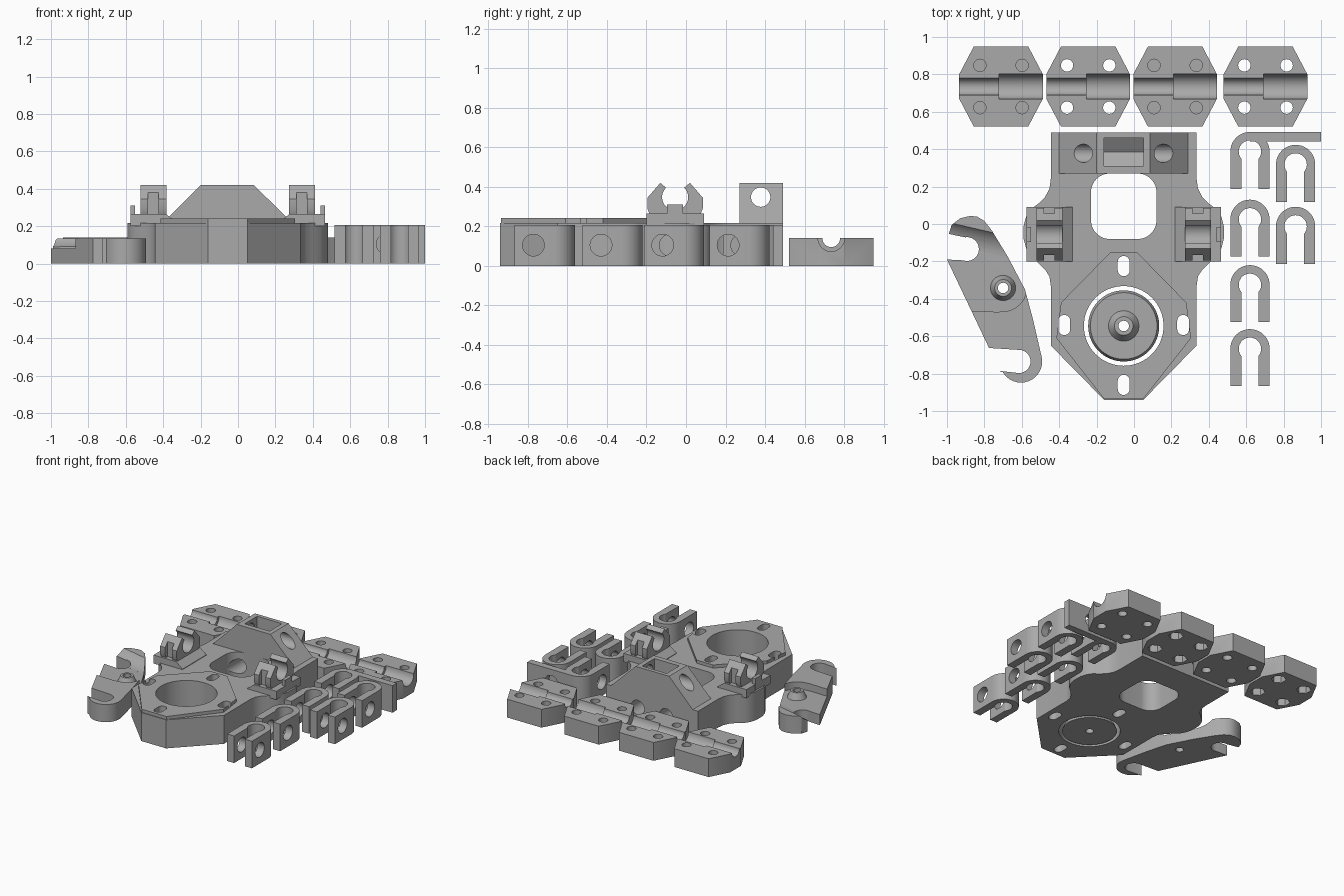
import bpy, bmesh
from math import sin, cos, radians, pi
from mathutils import Matrix, Vector

if "Cube" in bpy.data.objects:
    bpy.data.objects.remove(bpy.data.objects["Cube"], do_unlink=True)

grey = bpy.data.materials.new("plain grey")
grey.use_nodes = True
grey.diffuse_color = (0.4, 0.4, 0.4, 1)
grey.node_tree.nodes["Principled BSDF"].inputs["Base Color"].default_value = (0.4, 0.4, 0.4, 1)
parts = []
CX, DISC_Y = -0.055, -0.545      # body mirror line and round opening


def finish(name, bm):
    bmesh.ops.recalc_face_normals(bm, faces=bm.faces)
    me = bpy.data.meshes.new(name)
    bm.to_mesh(me)
    bm.free()
    me.materials.append(grey)
    ob = bpy.data.objects.new(name, me)
    bpy.context.collection.objects.link(ob)
    parts.append(ob)
    return ob


def prism(name, pts, a, b, axis="z"):
    """Extrude a 2D profile from a to b along an axis."""
    place = {"z": lambda u, v: (u, v, a), "x": lambda u, v: (a, u, v), "y": lambda u, v: (u, a, v)}[axis]
    bm = bmesh.new()
    face = bm.faces.new([bm.verts.new(place(u, v)) for u, v in pts])
    new = bmesh.ops.extrude_face_region(bm, geom=[face])["geom"]
    step = Vector([b - a if axis == k else 0 for k in "xyz"])
    bmesh.ops.translate(bm, vec=step, verts=[v for v in new if isinstance(v, bmesh.types.BMVert)])
    return finish(name, bm)


def box(name, x0, x1, y0, y1, z0, z1):
    return prism(name, [(x0, y0), (x1, y0), (x1, y1), (x0, y1)], z0, z1)


def rod(name, centre, direction, length, r, r2=None, n=32):
    bm = bmesh.new()
    turn = Vector(direction).to_track_quat("Z", "Y").to_matrix().to_4x4()
    bmesh.ops.create_cone(bm, cap_ends=True, segments=n, radius1=r, radius2=r if r2 is None else r2,
                          depth=length, matrix=Matrix.Translation(centre) @ turn)
    return finish(name, bm)


def cut(ob, *cutters):
    for c in cutters:
        mod = ob.modifiers.new("cut", "BOOLEAN")
        mod.operation, mod.solver, mod.object = "DIFFERENCE", "EXACT", c
        bpy.context.view_layer.update()
        ob_eval = ob.evaluated_get(bpy.context.evaluated_depsgraph_get())
        me = bpy.data.meshes.new_from_object(ob_eval)
        ob.modifiers.remove(mod)
        ob.data = me
    return ob


def drop(*cutters):
    for c in cutters:
        parts.remove(c)
        bpy.data.objects.remove(c, do_unlink=True)


def arc(cx, cy, r, a0, a1, n=12):
    angles = [radians(a0 + (a1 - a0) * i / n) for i in range(n + 1)]
    return [(cx + r * cos(a), cy + r * sin(a)) for a in angles]


def mirrored(half, c=CX):
    return [(c + u, v) for u, v in half] + [(c - u, v) for u, v in reversed(half)]


# Main body with bulged shoulders and tapered front
body = prism("body", mirrored([
    (.39, .49), (.39, .24), (.397, .19), (.42, .145), (.455, .11), (.495, .08), (.522, .04), (.535, -.01),
    (.535, -.08), (.522, -.13), (.495, -.175), (.455, -.21), (.42, -.245), (.397, -.28), (.39, -.33),
    (.39, -.65), (.105, -.94)]), 0, .218)
plate = prism("raised_plate", mirrored([(.07, -.15), (.335, -.42), (.36, -.61), (.105, -.935)]), .21, .242)

# Window, round opening and slots
window = prism("window_cutter", arc(.02, .17, .1, 0, 90) + arc(-.13, .17, .1, 90, 180)
               + arc(-.13, .02, .1, 180, 270) + arc(.02, .02, .1, 270, 360), -.1, .3)
opening = rod("opening_cutter", (CX, DISC_Y, .1), (0, 0, 1), 1, .213, n=64)
slots = [prism("slot_cutter", arc(x, y + .022, .032, 0, 180) + arc(x, y - .022, .032, 180, 360), -.1, .4)
         for x, y in [(CX, -.225), (CX, -.86), (CX - .318, -.54), (CX + .318, -.54)]]
rear_holes = [rod("rear_hole_cutter", (CX + s * .12, .4, .11), (0, 1, 0), .4, .055) for s in (-1, 1)]
cut(body, window, opening, *slots, *rear_holes)
cut(plate, opening, *slots)
drop(window, opening, *slots, *rear_holes)

# Round floor disc with central boss, separated by a thin gap
axle = rod("axle_cutter", (CX, DISC_Y, 0), (0, 0, 1), 1, .028)
cut(rod("floor_disc", (CX, DISC_Y, .015), (0, 0, 1), .03, .19, .178, 64), axle)
cut(rod("disc_boss", (CX, DISC_Y, .05), (0, 0, 1), .05, .085, .05), axle)
drop(axle)

# Rear bridge with cross bore and nut pocket
bridge = prism("rear_bridge", [(-.4, .2), (-.4, .218), (-.2, .42), (.085, .42), (.29, .218), (.29, .2)],
               .27, .49, "y")
bore = rod("bore_cutter", (CX, .378, .348), (1, 0, 0), 1, .049)
pocket = prism("pocket_cutter", [(.31, .5), (.31, .31), (.385, .26), (.46, .31), (.46, .5)], -.16, .05, "x")
cut(bridge, bore, pocket)
drop(bore, pocket)

# Two snap cradles on the shoulders
jaw = [(.14, .2), (.13, .265), (.14, .29), (.14, .345), (.075, .42)]
inner = arc(-.055, .348, .066, 46, -226, 28)
for side, label in ((-1, "right"), (1, "left")):
    x = CX + side * .397
    cradle = prism(label + "_cradle", [(-.055 + u, v) for u, v in jaw] + inner
                   + [(-.055 - u, v) for u, v in reversed(jaw)], x - .07, x + .07, "x")
    ties = [box("tie_cutter", x - .028, x + .028, -.055 + s * .16 - .05, -.055 + s * .16 + .05, .24, .38)
            for s in (-1, 1)]
    cut(cradle, *ties)
    drop(*ties)
    prism(label + "_cradle_base", [(CX + side * u, v) for u, v in
          ((.52, .2), (.52, .265), (.33, .265), (.275, .222), (.275, .2))], -.2, .09, "y")
    edge = CX + side * .508
    box(label + "_cradle_stop", edge - .013, edge + .013, -.095, -.015, .2, .31)

# Four clamp blocks: stepped groove, and nut traps under every second one
for i, x in enumerate((-.711, -.245, .22, .703)):
    block = prism("clamp_block", mirrored([(.145, .95), (.224, .80), (.224, .67), (.145, .52)], x), 0, .14)
    cutters = [rod("narrow_groove", (x - .15, .735, .14), (1, 0, 0), .4, .045),
               rod("wide_groove", (x + .19, .735, .14), (1, 0, 0), .4, .067)]
    for sx in (-1, 1):
        for sy in (-1, 1):
            px, py = x + sx * .113, .735 + sy * .113
            if i % 2:
                cutters.append(rod("bolt_cutter", (px, py, .1), (0, 0, 1), .4, .033))
            else:
                cutters.append(rod("bolt_cutter", (px, py, .15), (0, 0, 1), .16, .033))
                cutters.append(rod("nut_cutter", (px, py, 0), (0, 0, 1), .12, .052, n=6))
    cut(block, *cutters)
    drop(*cutters)

# Keyhole clips, each with a cross hole through the legs
for x, y in [(.62, .187), (.62, -.175), (.62, -.525), (.62, -.867), (.864, .118), (.864, -.213)]:
    outline = ([(-.105, 0)] + arc(0, .2, .105, 180, 0, 20) + [(.105, 0), (.046, 0)]
               + arc(0, .2, .06, -40, 220, 20) + [(-.046, 0)])
    clip = prism("clip", [(x + u, y + v) for u, v in outline], 0, .207)
    hole = rod("clip_hole", (x, y + .095, .105), (1, 0, 0), .4, .055)
    cut(clip, hole)
    drop(hole)
tab = box("clip_tab", .62, 1, .44, .492, 0, .207)
hole = rod("tab_hole", (.795, .46, .105), (0, 1, 0), .3, .055)
cut(tab, hole)
drop(hole)

# Lever arm with a hook at each end, a lowered middle and a pivot boss
arm = prism("lever_arm", [(-.877, .043), (-.84, .04), (-.80, .016), (-.76, -.035), (-.674, -.176), (-.583, -.35),
                          (-.54, -.51)]
            + arc(-.604, -.735, .113, 10, -150, 16) + [(-.725, -.785)]
            + arc(-.615, -.735, .062, -90, 90) + [(-.775, -.663), (-1, -.19)]
            + arc(-.893, -.134, .064, -110, 100) + [(-.99, -.053), (-.975, -.005), (-.93, .03)], 0, .135)
low = prism("recess_cutter", [(-1.1, -.46), (-.72, -.47)] + arc(-.7, -.342, .125, -95, 10)
            + [(-.4, -.3), (-.4, -.24), (-1.1, -.08)], .08, .3)
ramp = rod("ramp_cutter", (-.8, -.15, .22), (1, -.23, 0), 1, .14, n=48)
pivot = rod("pivot_cutter", (-.7, -.342, 0), (0, 0, 1), 1, .028)
cut(arm, low, ramp, pivot)
cut(rod("pivot_boss", (-.7, -.342, .1), (0, 0, 1), .06, .072, .045), pivot)
drop(low, ramp, pivot)

# Smooth the round surfaces, keep edges crisp
bpy.ops.object.select_all(action="DESELECT")
for ob in parts:
    ob.select_set(True)
bpy.context.view_layer.objects.active = parts[0]
bpy.ops.object.shade_smooth_by_angle(angle=pi / 6)
